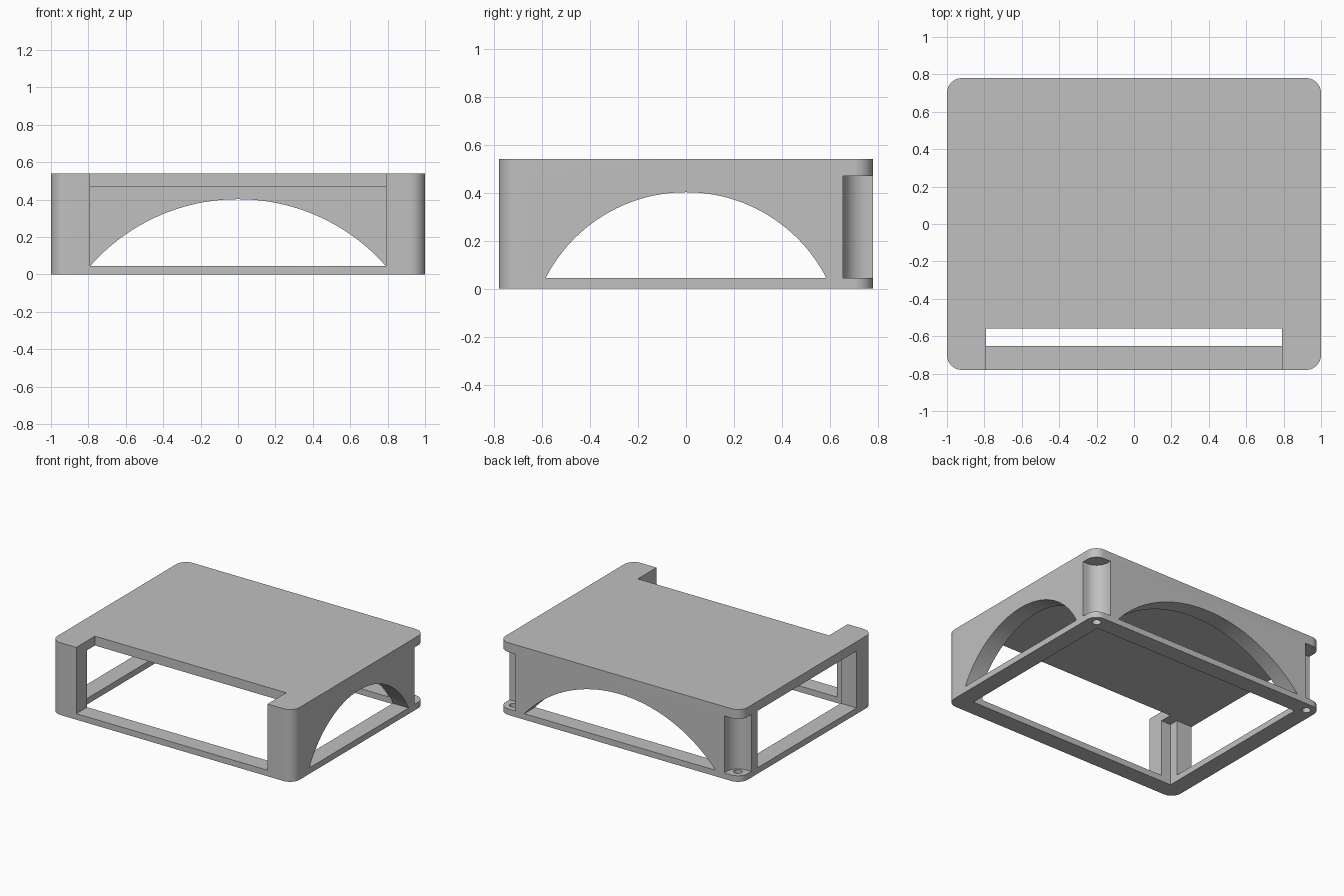
import bpy, bmesh
from math import asin, atan2, cos, sin, pi
from mathutils import Matrix

if "Cube" in bpy.data.objects:
    bpy.data.objects.remove(bpy.data.objects["Cube"], do_unlink=True)

HX, HY, H = 1.0, 0.78, 0.54       # outer half sizes and height
IX, IY = 0.87, 0.653              # cavity half sizes
FLOOR, CEIL = 0.045, 0.47         # top of bottom frame, underside of lid
WIN_X, WIN_Y = 0.79, 0.585        # half widths of the wall openings

grey = bpy.data.materials.new("plain grey")
grey.use_nodes = True
colour = (0.53, 0.53, 0.53, 1)
grey.diffuse_color = colour
grey.node_tree.nodes["Principled BSDF"].inputs["Base Color"].default_value = colour


def prism(name, points, low, high, matrix=Matrix()):
    """Extrude a 2D outline from low to high along local z."""
    bm = bmesh.new()
    face = bm.faces.new([bm.verts.new((x, y, low)) for x, y in points])
    top = bmesh.ops.extrude_face_region(bm, geom=[face])["geom"]
    bmesh.ops.translate(bm, vec=(0, 0, high - low),
                        verts=[v for v in top if isinstance(v, bmesh.types.BMVert)])
    bm.transform(matrix)
    bmesh.ops.recalc_face_normals(bm, faces=bm.faces)
    mesh = bpy.data.meshes.new(name)
    bm.to_mesh(mesh)
    bm.free()
    mesh.materials.append(grey)
    obj = bpy.data.objects.new(name, mesh)
    bpy.context.collection.objects.link(obj)
    return obj


def box(name, x0, x1, y0, y1, z0, z1):
    return prism(name, [(x0, y0), (x1, y0), (x1, y1), (x0, y1)], z0, z1)


def arc(cx, cy, r, start, end, steps):
    return [(cx + r * cos(start + (end - start) * i / steps),
             cy + r * sin(start + (end - start) * i / steps)) for i in range(steps + 1)]


def arch(half, rise=0.357):
    """Circular segment standing on the bottom frame."""
    r = (half * half + rise * rise) / (2 * rise)
    cz = FLOOR + rise - r
    a = atan2(FLOOR - cz, half)
    return arc(0, cz, r, a, pi - a, 48)


# Rounded outer block
R = 0.08
outline = []
for k, (sx, sy) in enumerate([(1, 1), (-1, 1), (-1, -1), (1, -1)]):
    outline += arc(sx * (HX - R), sy * (HY - R), R, k * pi / 2, (k + 1) * pi / 2, 10)
shell = prism("enclosure_shell", outline, 0, H)

# Cavity, front notch through the lid, and open left-hand window
cutters = [
    box("cavity_cutter", -IX, IX, -IY, IY, -0.1, CEIL),
    box("front_notch_cutter", -WIN_X, WIN_X, -1, -0.56, FLOOR, 1),
    box("side_window_cutter", -1.2, -0.8, -WIN_Y, WIN_Y, FLOOR, CEIL),
]

# Arched openings in the back wall and one side wall
to_back = Matrix(((1, 0, 0, 0), (0, 0, 1, 0), (0, 1, 0, 0), (0, 0, 0, 1)))
to_side = Matrix(((0, 0, 1, 0), (1, 0, 0, 0), (0, 1, 0, 0), (0, 0, 0, 1)))
cutters.append(prism("back_arch_cutter", arch(WIN_X), 0.6, 1, to_back))
cutters.append(prism("side_arch_cutter", arch(WIN_Y), 0.8, 1.2, to_side))

# Corner screw pockets and screw holes
PX, PY, PR = 0.963, 0.755, 0.1
for sx in (-1, 1):
    for sy in (-1, 1):
        flip = Matrix.Diagonal((sx, sy, 1, 1))
        pocket = arc(PX, PY, PR, pi, 1.5 * pi, 16) + [(1.2, PY - PR), (1.2, 1), (PX - PR, 1)]
        cutters.append(prism("pocket_cutter", pocket, FLOOR, CEIL, flip))
        hole = arc(0.927, 0.71, 0.03, 0, 2 * pi, 24)[:-1]
        cutters.append(prism("screw_hole_cutter", hole, -0.1, 0.2, flip))

# Carve the shell and discard the cutters
bpy.ops.object.select_all(action="DESELECT")
shell.select_set(True)
bpy.context.view_layer.objects.active = shell
for cutter in cutters:
    mod = shell.modifiers.new(cutter.name, "BOOLEAN")
    mod.operation, mod.solver, mod.object = "DIFFERENCE", "EXACT", cutter
    bpy.ops.object.modifier_apply(modifier=mod.name)
    bpy.data.objects.remove(cutter, do_unlink=True)

bpy.ops.object.shade_smooth_by_angle(angle=pi / 6)
